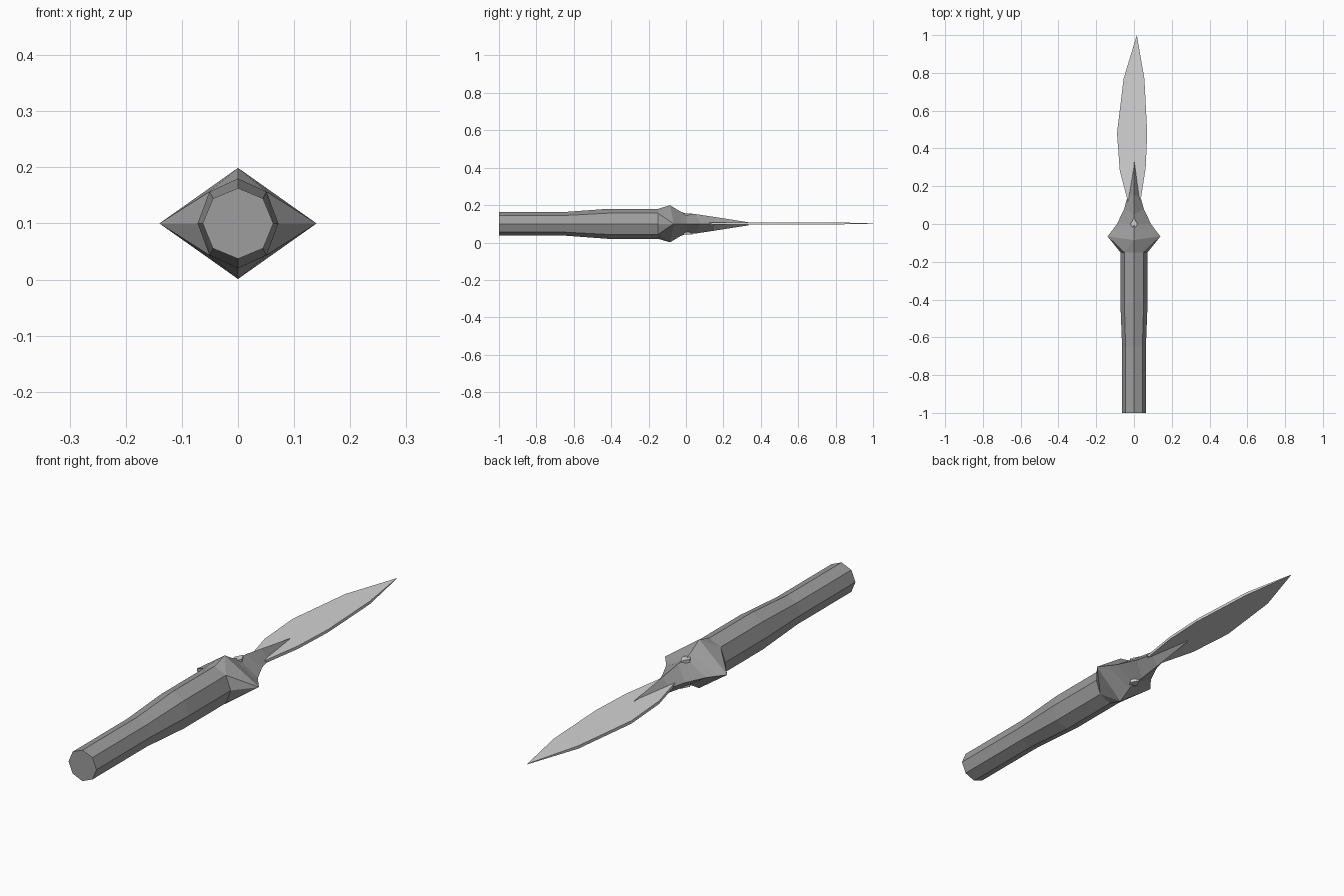
import bpy
import bmesh
from math import cos, sin, tau

if "Cube" in bpy.data.objects:
    bpy.data.objects.remove(bpy.data.objects["Cube"], do_unlink=True)

MID = 0.1  # height of the long axis


def make_material(name, grey):
    mat = bpy.data.materials.new(name)
    mat.use_nodes = True
    colour = (grey, grey, grey, 1)
    mat.diffuse_color = colour
    mat.node_tree.nodes["Principled BSDF"].inputs["Base Color"].default_value = colour
    return mat


dark_steel = make_material("dark grey steel", 0.34)
bright_steel = make_material("light grey steel", 0.65)


def finish(bm, name, mat):
    bmesh.ops.recalc_face_normals(bm, faces=bm.faces)
    mesh = bpy.data.meshes.new(name)
    bm.to_mesh(mesh)
    bm.free()
    mesh.materials.append(mat)
    obj = bpy.data.objects.new(name, mesh)
    bpy.context.collection.objects.link(obj)
    return obj


def loft(name, rings, mat):
    """Skin a list of equal point rings and cap both ends."""
    bm = bmesh.new()
    loops = [[bm.verts.new(p) for p in ring] for ring in rings]
    n = len(loops[0])
    for a, b in zip(loops, loops[1:]):
        for i in range(n):
            j = (i + 1) % n
            bm.faces.new((a[i], a[j], b[j], b[i]))
    bm.faces.new(loops[0])
    bm.faces.new(loops[-1])
    return finish(bm, name, mat)


def octagon(y, rx, rz):
    return [(rx * cos(tau * i / 8), y, MID + rz * sin(tau * i / 8)) for i in range(8)]


def diamond(y_side, y_top, rx, rz):
    return [(rx, y_side, MID), (0, y_top, MID + rz),
            (-rx, y_side, MID), (0, y_top, MID - rz)]


# Eight-sided handle, swelling towards the guard
grip_end = octagon(-0.15, 0.072, 0.08)
loft("handle", [octagon(-1, 0.063, 0.063), octagon(-0.65, 0.063, 0.063),
                octagon(-0.42, 0.072, 0.08), grip_end], dark_steel)

# Flare from the round grip to the diamond-shaped guard
guard_rim = diamond(-0.065, -0.085, 0.14, 0.099)
bm = bmesh.new()
for p in grip_end + guard_rim:
    bm.verts.new(p)
bmesh.ops.convex_hull(bm, input=bm.verts)
finish(bm, "guard_flare", dark_steel)

# Guard front, sweeping into the pointed ridges that clasp the blade
loft("guard_prongs", [guard_rim,
                      diamond(-0.03, -0.03, 0.112, 0.066),
                      diamond(0, 0, 0.09, 0.054),
                      diamond(0.08, 0.05, 0.052, 0.052),
                      diamond(0.15, 0.15, 0.033, 0.037),
                      diamond(0.335, 0.335, 0.001, 0.008)], dark_steel)

# Small bright stud set through the guard, showing above and below
stud = [(0.018, 0), (0, 0.035), (-0.018, 0), (0, -0.035)]
loft("guard_stud", [[(x, y, MID + s * 0.056) for x, y in stud] for s in (-1, 1)],
     bright_steel)

# Thin leaf-shaped blade, slightly fuller on one side
outline = [(0.02, 0), (0.036, 0.13), (0.062, 0.3), (0.07, 0.48), (0.055, 0.77),
           (0.015, 1), (-0.055, 0.77), (-0.09, 0.48), (-0.075, 0.28),
           (-0.035, 0.13), (-0.02, 0)]


def blade_face(side):
    return [(x, y, MID + 0.002 + side * (0.001 if y == 1 else 0.006))
            for x, y in outline]


loft("blade", [blade_face(-1), blade_face(1)], bright_steel)
